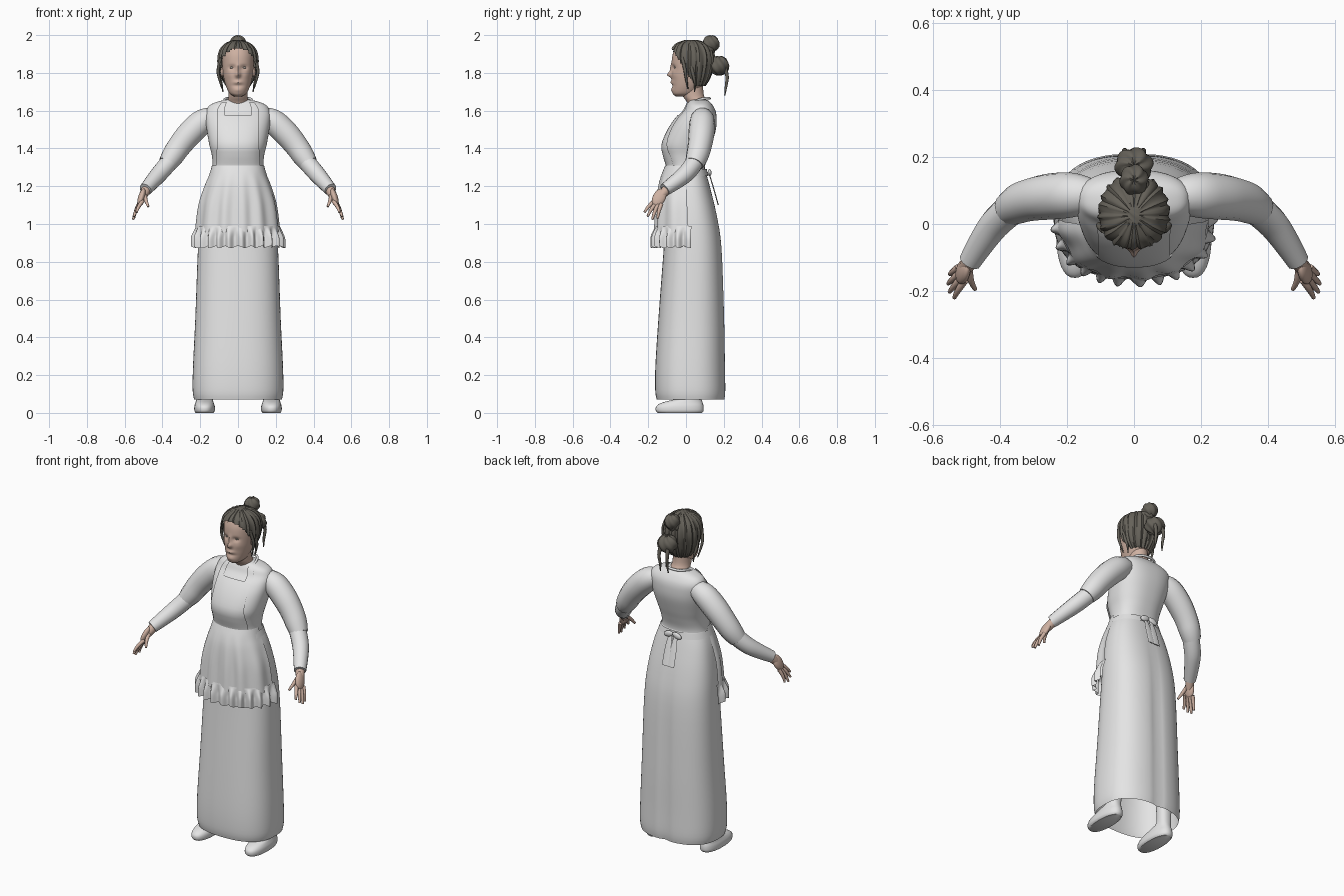
import bpy, bmesh, math
from math import sin, cos, pi, exp
from mathutils import Vector

if "Cube" in bpy.data.objects:
    bpy.data.objects.remove(bpy.data.objects["Cube"])


def material(name, rgb):
    m = bpy.data.materials.new(name)
    m.diffuse_color = (*rgb, 1)
    m.use_nodes = True
    m.node_tree.nodes["Principled BSDF"].inputs["Base Color"].default_value = m.diffuse_color
    return m


CLOTH = material("pale cloth", (0.78, 0.78, 0.78))
YOKE = material("grey cloth", (0.52, 0.52, 0.52))
SKIN = material("skin", (0.62, 0.44, 0.36))
HAIR = material("hair", (0.13, 0.12, 0.10))
LIPS = material("lips", (0.45, 0.26, 0.22))
EYES = material("eyes", (0.35, 0.31, 0.28))


def finish(obj, mats, angle=50):
    obj.data.materials.clear()
    for m in mats:
        obj.data.materials.append(m)
    bpy.ops.object.select_all(action='DESELECT')
    obj.select_set(True)
    bpy.context.view_layer.objects.active = obj
    bpy.ops.object.shade_smooth_by_angle(angle=math.radians(angle))
    return obj


def from_bmesh(name, bm, mats, angle=50):
    me = bpy.data.meshes.new(name)
    bm.to_mesh(me)
    bm.free()
    obj = bpy.data.objects.new(name, me)
    bpy.context.collection.objects.link(obj)
    return finish(obj, mats, angle)


def refine(rings, k):
    """Catmull-Rom interpolation between cross-sections."""
    out = []
    for i in range(len(rings) - 1):
        a, b, c, d = (rings[max(0, min(len(rings) - 1, i + o))] for o in (-1, 0, 1, 2))
        for s in range(k):
            t = s / k
            out.append(tuple(q + 0.5 * t * ((r - p) + t * ((2*p - 5*q + 4*r - s2) + t * (3*(q - r) + s2 - p)))
                             for p, q, r, s2 in zip(a, b, c, d)))
    return out + [rings[-1]]


def loft(name, rings, mats, segs=48, n=2.0, arc=pi, k=4, cx=0, warp=None,
         paint=None, drop=None, caps=(False, False)):
    """Rings are (z, half width, front y, back y), listed upwards; angle 0 faces front."""
    bm = bmesh.new()
    closed = arc >= pi
    count = segs if closed else segs + 1
    grid = []
    for z, rx, yf, yb in refine(rings, k):
        row = []
        for j in range(count):
            t = -arc + 2 * arc * j / segs
            s, c = sin(t), cos(t)
            p = Vector((rx * math.copysign(abs(s) ** (2 / n), s),
                        (yf + yb) / 2 - (yb - yf) / 2 * math.copysign(abs(c) ** (2 / n), c), z))
            if warp:
                p = warp(p, t)
            row.append(bm.verts.new(p + Vector((cx, 0, 0))))
        grid.append(row)
    for r0, r1 in zip(grid, grid[1:]):
        for j in range(segs):
            q = (j + 1) % count
            f = bm.faces.new((r0[j], r0[q], r1[q], r1[j]))
            if paint:
                f.material_index = paint(f.calc_center_median())
    if caps[0]:
        bm.faces.new(grid[0][::-1])
    if caps[1]:
        bm.faces.new(grid[-1])
    if drop:
        bmesh.ops.delete(bm, geom=[f for f in bm.faces if drop(f.calc_center_median())], context='FACES')
    return from_bmesh(name, bm, mats)


def tubes(name, paths, mat, res=5):
    """Round tubes through (x, y, z, radius) points."""
    cu = bpy.data.curves.new(name, 'CURVE')
    cu.dimensions, cu.bevel_depth, cu.bevel_resolution, cu.use_fill_caps = '3D', 1, res, True
    for path in paths:
        sp = cu.splines.new('NURBS')
        sp.points.add(len(path) - 1)
        for pt, (x, y, z, r) in zip(sp.points, path):
            pt.co, pt.radius = (x, y, z, 1), r
        sp.order_u, sp.use_endpoint_u, sp.resolution_u = 3, True, 5
    obj = bpy.data.objects.new(name, cu)
    bpy.context.collection.objects.link(obj)
    bpy.ops.object.select_all(action='DESELECT')
    obj.select_set(True)
    bpy.context.view_layer.objects.active = obj
    bpy.ops.object.convert(target='MESH')
    return finish(bpy.context.object, [mat])


def ball(name, loc, scale, mat, ripple=0, rot=(0, 0, 0)):
    bpy.ops.mesh.primitive_uv_sphere_add(segments=32, ring_count=16, radius=1, location=loc, rotation=rot)
    obj = bpy.context.object
    obj.name, obj.scale = name, scale
    for v in obj.data.vertices:
        v.co *= 1 + ripple * sin(6 * math.atan2(v.co.y, v.co.x) + 4 * v.co.z)
    return finish(obj, [mat])


def both(path):
    return [[(s * x, y, z, r) for x, y, z, r in path] for s in (1, -1)]


# Long skirt with soft back folds
def skirt_fold(p, t):
    if cos(t) < 0:
        p.y -= 0.012 * exp(-(p.x / 0.025) ** 2) * min(1, max(0, (1.2 - p.z) * 2))
    return p


loft("skirt", [(0.07, .232, -.155, .205), (0.12, .24, -.163, .21), (0.25, .238, -.162, .208), (0.5, .226, -.146, .204),
               (0.87, .212, -.118, .19), (1.05, .198, -.108, .163), (1.2, .17, -.1, .126), (1.29, .136, -.095, .1)],
     [CLOTH], segs=64, n=2.5, warp=skirt_fold)

# Bodice with darker yoke and skin at the neckline
TORSO = [(1.24, .15, -.1, .105), (1.3, .135, -.095, .1), (1.36, .138, -.112, .116), (1.42, .152, -.12, .136),
         (1.5, .166, -.088, .158), (1.56, .172, -.048, .162), (1.6, .168, -.012, .156), (1.63, .148, .004, .14),
         (1.65, .1, .016, .122), (1.66, .05, .03, .1)]


def bodice_paint(c):
    if (c.y < .06 and c.z > 1.572 + .05 * (abs(c.x) / .08) ** 4) or c.z > 1.648:
        return 2
    return 1 if c.z > 1.47 else 0


loft("bodice", TORSO, [CLOTH, YOKE, SKIN], segs=72, n=2.4, k=5, paint=bodice_paint, caps=(False, True))


# Apron bib and straps follow the bodice front
def bib_patch(name, rows, cols=14):
    bm = bmesh.new()
    fine = refine(TORSO, 8)
    grid = []
    for z, x0, x1 in refine(rows, 5):
        z0, rx, yf, yb = min(fine, key=lambda r: abs(r[0] - z))
        row = []
        for j in range(cols + 1):
            x = x0 + (x1 - x0) * j / cols
            y = (yf + yb) / 2 - (yb - yf) / 2 * (1 - min(1, abs(x) / rx) ** 2.4) ** (1 / 2.4)
            row.append(bm.verts.new((x, y - .01, z0)))
        grid.append(row)
    for a, b in zip(grid, grid[1:]):
        for j in range(cols):
            bm.faces.new((a[j], a[j + 1], b[j + 1], b[j]))
    return from_bmesh(name, bm, [CLOTH])


bib_patch("apron_bib", [(1.28, -.115, .115), (1.36, -.115, .115), (1.46, -.108, .108), (1.575, -.108, .108)])
for side, s in (("left", 1), ("right", -1)):
    e = sorted((s * .07, s * .108))
    bib_patch(side + "_strap", [(1.57, *e), (1.61, *e), (1.645, *sorted((s * .06, s * .085)))], 4)
tubes("neck_tie", [[(-.075, .03, 1.64, .007), (-.075, .08, 1.665, .007), (-.04, .125, 1.665, .007),
                    (.04, .125, 1.665, .007), (.075, .08, 1.665, .007), (.075, .03, 1.64, .007)]], CLOTH, 2)


# Gathered apron, ruffle, waistband and tie
def gather(amp, freq, top, depth):
    def warp(p, t):
        g = amp * min(1, max(0, (top - p.z) / depth))
        w = sin(freq * t + 1.3 * sin(3 * t)) * g
        return p + Vector((sin(t) * w, -cos(t) * w, g * .4 * cos(freq * t)))
    return warp


loft("apron", [(0.96, .224, -.165, .205), (1.1, .206, -.156, .18), (1.2, .176, -.145, .16), (1.26, .152, -.13, .13),
               (1.31, .138, -.11, .11)], [CLOTH], segs=96, n=2.3, arc=1.55, warp=gather(.006, 13, 1.28, .2))
loft("apron_ruffle", [(0.878, .238, -.176, .212), (0.92, .238, -.176, .212), (0.96, .23, -.17, .207),
                      (0.99, .222, -.163, .203)], [CLOTH], segs=160, n=2.3, arc=1.6, warp=gather(.013, 26, .985, .05))
loft("waistband", [(1.255, .155, -.118, .118), (1.29, .143, -.112, .11)], [CLOTH], n=2.3)
for s in (1, -1):
    ball("tie_loop", (s * .028, .125, 1.272), (.03, .01, .017), CLOTH, rot=(0, s * .3, 0))
    tail = loft("tie_tail", [(1.10, .022, .168, .174), (1.2, .02, .14, .146), (1.27, .01, .118, .124)], [CLOTH], 16,
                cx=s * .018, caps=(True, True))

# Sleeves: full upper part, tight forearm
tubes("upper_sleeves", both([(.125, .085, 1.565, .05), (.17, .088, 1.56, .068), (.25, .083, 1.487, .07),
                             (.31, .074, 1.415, .064), (.352, .058, 1.35, .06), (.374, .044, 1.318, .05)]), CLOTH)
tubes("lower_sleeves", both([(.345, .06, 1.35, .048), (.4, .022, 1.285, .048), (.45, -.045, 1.228, .042),
                             (.49, -.112, 1.182, .034)]), CLOTH)

# Hands
for s in (1, -1):
    ball("palm", (s * .511, -.142, 1.14), (.018, .034, .052), SKIN, rot=(-.45, s * -.3, 0))
tubes("wrists", both([(.478, -.09, 1.195, .026), (.495, -.12, 1.165, .026), (.508, -.137, 1.14, .02)]), SKIN)
FINGERS = [((.505, -.168, 1.12), (.537, -.22, 1.062)), ((.513, -.158, 1.11), (.551, -.203, 1.04)),
           ((.52, -.146, 1.105), (.555, -.178, 1.024)), ((.525, -.13, 1.105), (.55, -.15, 1.03)),
           ((.492, -.14, 1.15), (.474, -.195, 1.092))]
paths = []
for a, b in FINGERS:
    mid = [(p + q) / 2 for p, q in zip(a, b)]
    paths += both([(*a, .011), (mid[0] + .008, mid[1] - .006, mid[2] + .004, .0105), (*b, .006)])
tubes("fingers", paths, SKIN, 3)

# Neck and head; the face is shaped by soft bumps (x, z, x spread, z spread, push)
loft("neck", [(1.59, .07, .02, .135), (1.64, .058, .008, .118), (1.68, .05, -.018, .095), (1.74, .05, -.03, .09)], [SKIN])
BUMPS = [(0, 1.79, .013, .014, -.024), (0, 1.82, .009, .025, -.01), (.032, 1.828, .018, .012, .012),
         (-.032, 1.828, .018, .012, .012), (0, 1.75, .022, .008, -.009), (0, 1.71, .025, .012, -.006),
         (0, 1.732, .03, .006, .004), (.045, 1.79, .02, .02, -.004), (-.045, 1.79, .02, .02, -.004)]


def face_shape(p, t):
    if cos(t) > 0:
        p.y += sum(d * exp(-((p.x - x) / sx) ** 2 - ((p.z - z) / sz) ** 2) for x, z, sx, sz, d in BUMPS)
    return p


loft("head", [(1.676, .022, -.055, .03), (1.69, .044, -.07, .055), (1.72, .06, -.073, .08), (1.76, .073, -.075, .11),
              (1.8, .08, -.075, .12), (1.85, .084, -.076, .13), (1.9, .082, -.07, .125), (1.94, .064, -.05, .1),
              (1.962, .03, -.01, .06)], [SKIN, LIPS], segs=80, n=2.15, k=7, warp=face_shape, caps=(True, True),
     paint=lambda c: int(c.y < -.06 and abs(c.x) < .024 and abs(c.z - 1.75) < .008))
for s in (1, -1):
    ball("eye", (s * .032, -.052, 1.828), (.0125, .011, .007), EYES)
    ball("ear", (s * .083, .02, 1.805), (.009, .017, .028), SKIN)


# Swept-back hair shell, buns and loose strands
def locks(p, t):
    w = .0035 * sin(22 * t + 8 * p.z) + .002 * sin(37 * t)
    return p + Vector((sin(t) * w, -cos(t) * w, 0))


loft("hair", [(1.73, .06, -.02, .1), (1.77, .086, -.06, .125), (1.82, .101, -.08, .142), (1.87, .106, -.085, .15),
              (1.92, .096, -.078, .14), (1.955, .066, -.052, .11), (1.975, .02, .0, .055)], [HAIR], segs=112, k=5,
     warp=locks, caps=(False, True), drop=lambda c: c.y < -.072 + (1.925 - c.z) * .62 and c.z < 1.93)
ball("top_bun", (0, .132, 1.955), (.042, .045, .043), HAIR, .06)
ball("bun_base", (0, .11, 1.925), (.045, .045, .035), HAIR, .05)
ball("low_bun", (0, .175, 1.838), (.056, .052, .05), HAIR, .07)
strands = both([(.09, -.02, 1.88, .009), (.109, -.005, 1.82, .009), (.1, .0, 1.77, .007), (.084, .01, 1.715, .003)])
strands += both([(.095, .03, 1.83, .01), (.1, .04, 1.78, .009), (.085, .05, 1.74, .006), (.08, .045, 1.70, .003)])
strands += both([(.02, .2, 1.84, .012), (.03, .222, 1.79, .01), (.022, .212, 1.73, .008), (.026, .205, 1.68, .003)])
tubes("loose_strands", strands, HAIR, 2)

# Shoes
for side, s in (("left", 1), ("right", -1)):
    loft(side + "_shoe", [(0, .047, -.15, .085), (.012, .054, -.16, .093), (.035, .054, -.157, .093),
                          (.055, .048, -.125, .088), (.075, .042, -.05, .082), (.1, .038, 0, .08), (.2, .04, 0, .08)],
         [CLOTH], 32, n=2.3, cx=s * .177, caps=(True, True))
